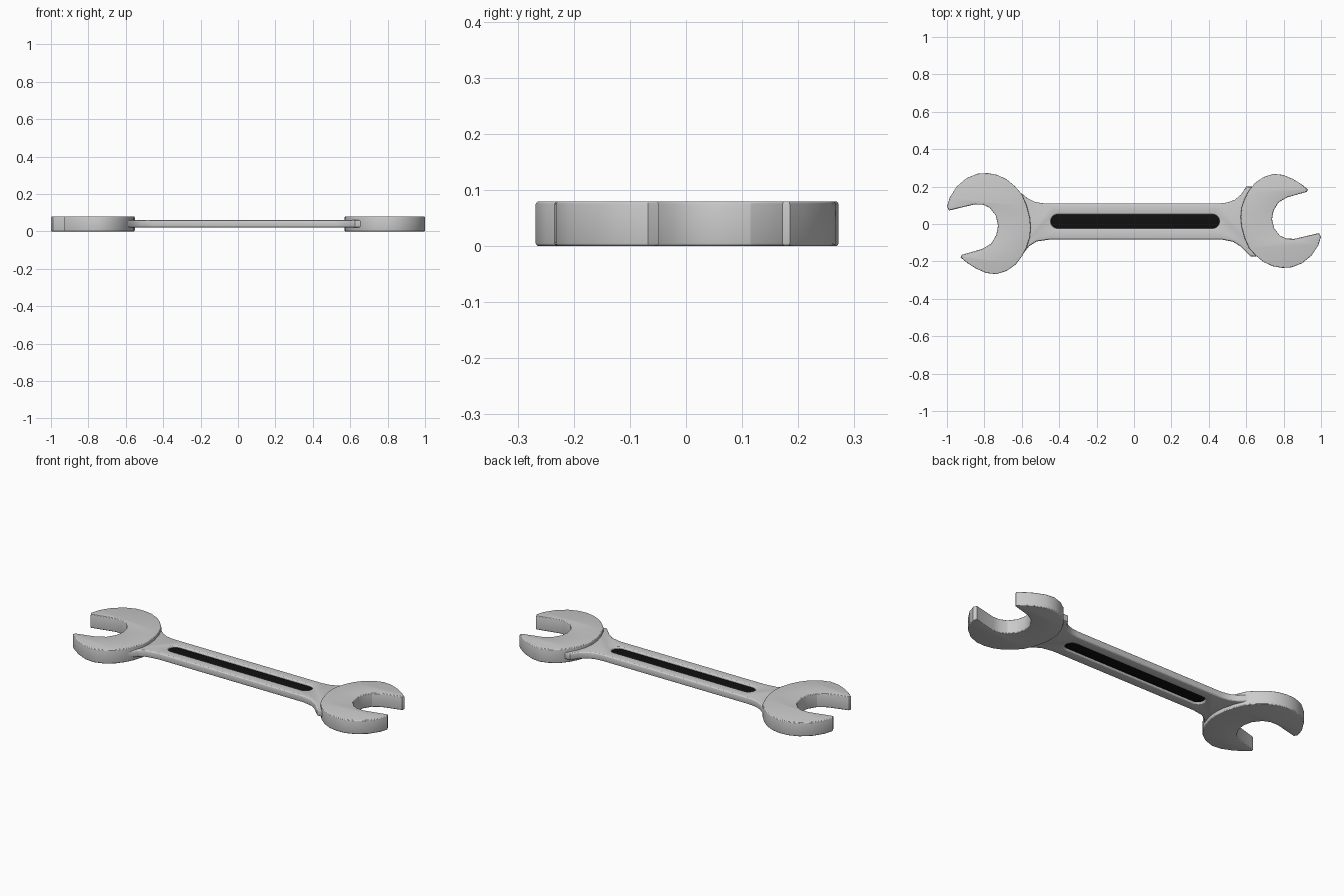
import bpy, bmesh, math

if "Cube" in bpy.data.objects:
    bpy.data.objects.remove(bpy.data.objects["Cube"])

MID_Z = 0.04


def plate(name, loops, half, bevel, color=None):
    """Flat plate with rounded edges; loops after the first are holes."""
    cu = bpy.data.curves.new(name, 'CURVE')
    cu.dimensions = '2D'
    cu.fill_mode = 'BOTH'
    cu.extrude = half - bevel
    cu.bevel_depth = bevel
    cu.bevel_resolution = 2
    cu.offset = -bevel
    for loop in loops:
        sp = cu.splines.new('POLY')
        sp.points.add(len(loop) - 1)
        for p, (x, y) in zip(sp.points, loop):
            p.co = (x, y, 0, 1)
        sp.use_cyclic_u = True
    ob = bpy.data.objects.new(name, cu)
    bpy.context.collection.objects.link(ob)
    ob.location.z = MID_Z
    bpy.ops.object.select_all(action='DESELECT')
    ob.select_set(True)
    bpy.context.view_layer.objects.active = ob
    bpy.ops.object.convert(target='MESH')
    ob = bpy.context.object
    bm = bmesh.new()
    bm.from_mesh(ob.data)
    bmesh.ops.remove_doubles(bm, verts=bm.verts, dist=1e-5)
    bmesh.ops.recalc_face_normals(bm, faces=bm.faces)
    bm.to_mesh(ob.data)
    bm.free()
    if color:
        mat = bpy.data.materials.new(name)
        mat.diffuse_color = color
        mat.use_nodes = True
        mat.node_tree.nodes["Principled BSDF"].inputs["Base Color"].default_value = mat.diffuse_color
        ob.data.materials.clear()
        ob.data.materials.append(mat)
    bpy.ops.object.shade_smooth_by_angle(angle=math.radians(25))
    return ob


def stadium(x0, x1, cy, r, n=12):
    """Long slot outline with round ends."""
    pts = []
    for cx, start in ((x1 - r, -math.pi / 2), (x0 + r, math.pi / 2)):
        for i in range(n + 1):
            a = start + math.pi * i / n
            pts.append((cx + r * math.cos(a), cy + r * math.sin(a)))
    return pts


# open jaw outline: upper jaw, back, lower jaw, throat
jaw = [(-1.0, .093), (-.985, .142), (-.948, .20), (-.894, .246), (-.835, .269),
       (-.782, .272), (-.729, .262), (-.68, .238), (-.638, .203), (-.60, .16),
       (-.574, .10), (-.557, .035), (-.552, -.02), (-.557, -.072), (-.574, -.125),
       (-.597, -.17), (-.632, -.216), (-.68, -.25), (-.735, -.268), (-.79, -.262),
       (-.845, -.238), (-.892, -.208), (-.927, -.179), (-.921, -.165),
       (-.81, -.133), (-.763, -.104), (-.736, -.058), (-.727, -.008), (-.739, .045),
       (-.771, .087), (-.809, .104), (-.852, .105), (-.989, .072)]
plate("left_jaw", [jaw], 0.04, 0.006)
# the right jaw is the same shape turned around and slightly smaller
plate("right_jaw", [[(1 - .96 * (x + 1), .0185 - .93 * y) for x, y in jaw]], 0.04, 0.006)

# handle flaring into both jaws, with a long slot
handle = [(-.64, .18), (-.60, .163), (-.57, .138), (-.53, .118), (-.49, .111), (-.44, .11),
          (.46, .11), (.50, .115), (.54, .13), (.575, .16), (.60, .20), (.66, .2),
          (.68, -.17), (.625, -.175), (.60, -.15), (.57, -.12), (.53, -.095), (.47, -.083),
          (-.45, -.083), (-.52, -.093), (-.56, -.118), (-.60, -.168), (-.66, -.19)]
plate("handle", [handle, stadium(-.445, .457, .0135, .037)], 0.02, 0.01)

# black inlay filling the slot
plate("slot_inlay", [stadium(-.447, .459, .0135, .039)], 0.009, 0.001, (0.005, 0.005, 0.005, 1))
